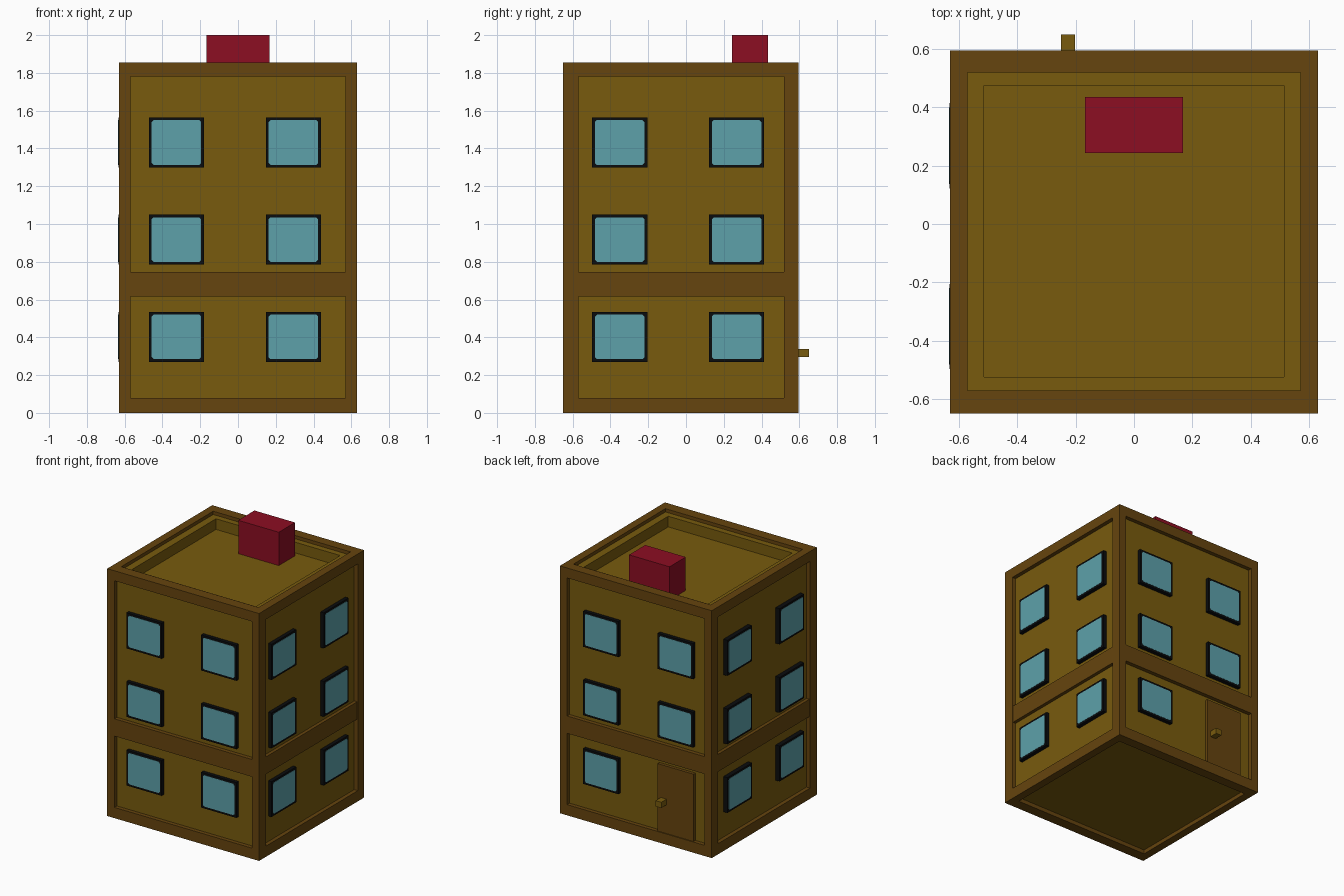
import bpy, bmesh

if "Cube" in bpy.data.objects:
    bpy.data.objects.remove(bpy.data.objects["Cube"])


def material(name, rgb):
    m = bpy.data.materials.new(name)
    m.diffuse_color = (*rgb, 1)
    m.use_nodes = True
    m.node_tree.nodes["Principled BSDF"].inputs["Base Color"].default_value = m.diffuse_color
    return m


OCHRE = material("ochre_wall", (0.188, 0.104, 0.0042))
BROWN = material("brown_trim", (0.132, 0.058, 0.0044))
RED = material("red_brick", (0.262, 0.0044, 0.016))
GLASS = material("blue_glass", (0.110, 0.355, 0.402))
BLACK = material("black_frame", (0.003, 0.0035, 0.004))


def add_box(bm, x0, x1, y0, y1, z0, z1):
    """Axis-aligned box; returns its vertices."""
    vs = bmesh.ops.create_cube(bm, size=1)["verts"]
    for v in vs:
        v.co = (x1 if v.co.x > 0 else x0, y1 if v.co.y > 0 else y0,
                z1 if v.co.z > 0 else z0)
    return vs


def finish(bm, name, mat):
    me = bpy.data.meshes.new(name)
    bmesh.ops.recalc_face_normals(bm, faces=bm.faces)
    bm.to_mesh(me)
    bm.free()
    me.materials.append(mat)
    ob = bpy.data.objects.new(name, me)
    bpy.context.collection.objects.link(ob)
    return ob


def boxes(name, mat, dims):
    bm = bmesh.new()
    for d in dims:
        add_box(bm, *d)
    return finish(bm, name, mat)


# Outer limits of the trim and of the recessed walls
X, Y0, Y1, H = 0.63, -0.65, 0.595, 1.855
T, R = 0.06, 0.03
IX, IY0, IY1 = 0.57, -0.57, 0.52

# Walls with a sunken flat roof
bm = bmesh.new()
add_box(bm, -X + R, X - R, Y0 + R, Y1 - R, R, 1.83)
bm.faces.ensure_lookup_table()
bm.normal_update()
top = max(bm.faces, key=lambda f: f.calc_center_median().z)
bmesh.ops.inset_region(bm, faces=[top], thickness=0.08)
for v in top.verts:
    v.co.x = 0.515 if v.co.x > 0 else -0.515
    v.co.y = 0.475 if v.co.y > 0 else -0.525
pit = bmesh.ops.extrude_face_region(bm, geom=[top])
for v in pit["geom"]:
    if isinstance(v, bmesh.types.BMVert):
        v.co.z = 1.75
if top.is_valid:
    bmesh.ops.delete(bm, geom=[top], context='FACES_ONLY')
finish(bm, "walls", OCHRE)

# Corner posts
boxes("corner_posts", BROWN, [
    (a, b, c, d, 0, H)
    for a, b in ((-X, -IX), (IX, X))
    for c, d in ((Y0, IY0), (IY1, Y1))])

# Bottom, middle and top rails around the building
for name, z0, z1, s in (("bottom_rails", 0, 0.08, 0),
                        ("middle_rails", 0.615, 0.745, 0.005),
                        ("top_rails", 1.78, H, 0)):
    boxes(name, BROWN, [
        (-IX, IX, Y0, IY0, z0, z1), (-IX, IX, IY1, Y1, z0, z1),
        (-X + s, -IX, IY0, IY1, z0, z1), (IX, X - s, IY0, IY1, z0, z1)])


# Windows: black surround plus a glass plate with clipped corners
def window(side, u0, u1, z0, z1):
    wall = {"front": Y0 + R, "back": Y1 - R, "left": -X + R, "right": X - R}[side]
    sign = 1 if side in ("back", "right") else -1

    def place(u, depth, z):
        w = wall + sign * depth
        return (u, w, z) if side in ("front", "back") else (w, u, z)

    out = 0.033 if side == "left" else 0.027
    bm = bmesh.new()
    for v in add_box(bm, u0, u1, -0.01, out, z0, z1):
        v.co = place(v.co.x, v.co.y, v.co.z)
    finish(bm, side + "_window_frame", BLACK)

    b, c = 0.015, 0.01
    a0, a1, h0, h1 = u0 + b, u1 - b, z0 + b, z1 - b
    outline = [(a0 + c, h0), (a1 - c, h0), (a1, h0 + c), (a1, h1 - c),
               (a1 - c, h1), (a0 + c, h1), (a0, h1 - c), (a0, h0 + c)]
    bm = bmesh.new()
    face = bm.faces.new([bm.verts.new(place(u, out - 0.002, z)) for u, z in outline])
    ext = bmesh.ops.extrude_face_region(bm, geom=[face])
    for v in ext["geom"]:
        if isinstance(v, bmesh.types.BMVert):
            v.co[1 if side in ("front", "back") else 0] += sign * 0.0035
    finish(bm, side + "_window_glass", GLASS)


for side in ("front", "back", "left", "right"):
    shift = 0 if side in ("front", "back") else -0.025
    for row, (z0, z1) in enumerate(((0.27, 0.535), (0.785, 1.05), (1.298, 1.565))):
        for col, (u0, u1) in enumerate(((-0.472, -0.18), (0.147, 0.439))):
            if side == "back" and row == 0 and col == 0:
                continue  # the door stands here
            window(side, u0 + shift, u1 + shift, z0, z1)

# Back door and knob
boxes("door", BROWN, [(-0.475, -0.175, 0.55, 0.588, 0.07, 0.585)])
boxes("door_knob", OCHRE, [(-0.25, -0.203, 0.58, 0.65, 0.295, 0.338)])

# Roof chimney
boxes("chimney", RED, [(-0.168, 0.168, 0.243, 0.435, 1.74, 2.0)])
